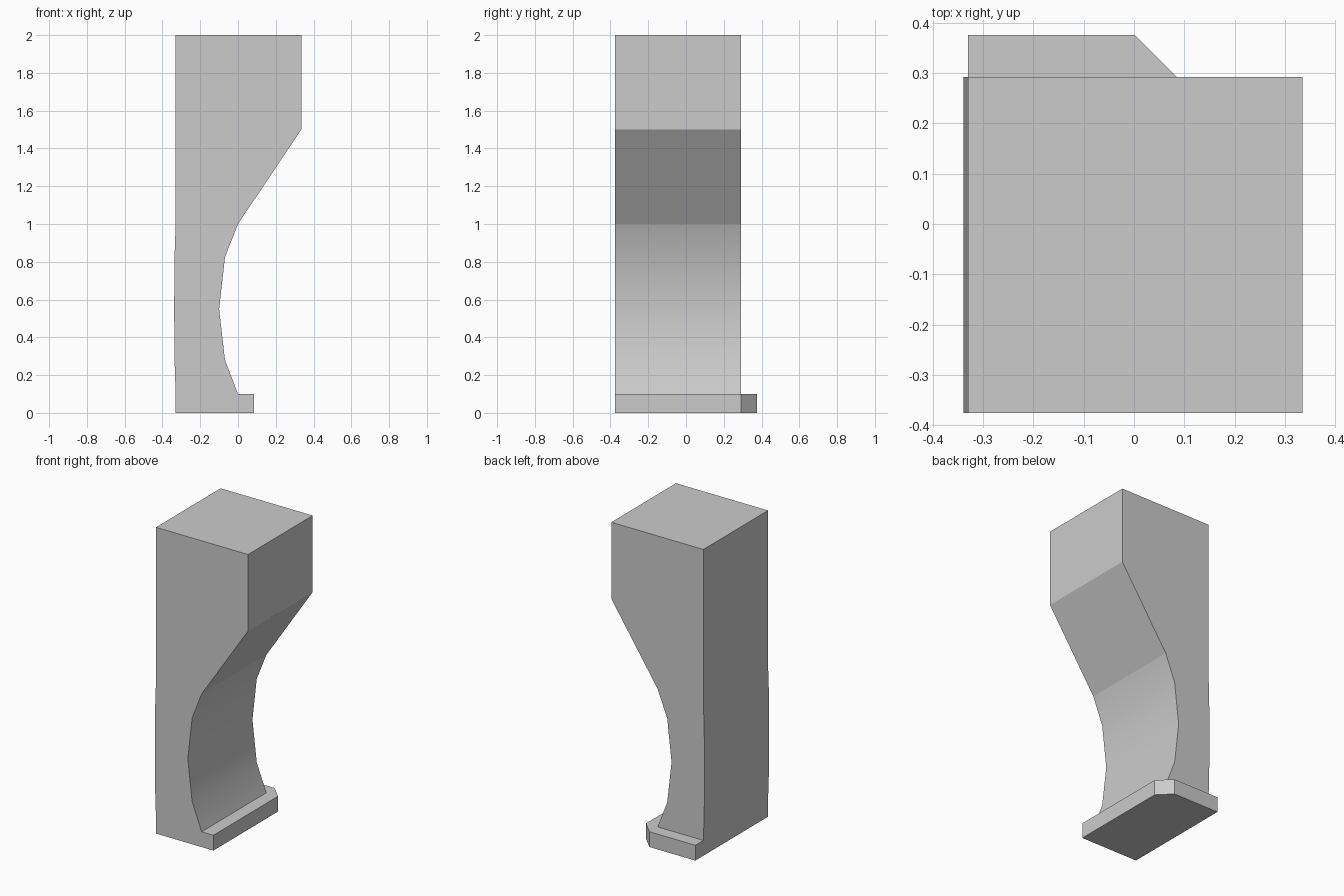
import bpy, bmesh
from mathutils import Vector

if "Cube" in bpy.data.objects:
    bpy.data.objects.remove(bpy.data.objects["Cube"])


def prism(name, outline, offset, smooth=()):
    """Extrude a closed 3D outline by offset; smooth lists the outline sides shaded smooth."""
    bm = bmesh.new()
    a = [bm.verts.new(p) for p in outline]
    b = [bm.verts.new(Vector(p) + Vector(offset)) for p in outline]
    n = len(a)
    bm.faces.new(a)
    bm.faces.new(b[::-1])
    for i in range(n):
        j = (i + 1) % n
        face = bm.faces.new((a[j], a[i], b[i], b[j]))
        face.smooth = i in smooth
    bmesh.ops.recalc_face_normals(bm, faces=bm.faces)
    # keep the end caps crisp against the curved sides
    for e in bm.edges:
        e.smooth = all(f.smooth for f in e.link_faces)
    mesh = bpy.data.meshes.new(name)
    bm.to_mesh(mesh)
    bm.free()
    obj = bpy.data.objects.new(name, mesh)
    bpy.context.collection.objects.link(obj)
    return obj


FRONT, BACK = -0.375, 0.292
BASE_H = 0.1

# Bracket body: side profile with a hollowed waist and a slightly bowed rear
profile = [(0.0, BASE_H), (-0.069, 0.28), (-0.1, 0.55), (-0.069, 0.825), (0.0, 1.0),
           (0.335, 1.5), (0.335, 2.0), (-0.33, 2.0),
           (-0.33, 1.0), (-0.336, 0.825), (-0.338, 0.55), (-0.336, 0.28), (-0.33, BASE_H)]
prism("bracket_body", [(x, FRONT, z) for x, z in profile], (0, BACK - FRONT, 0),
      smooth=(0, 1, 2, 3, 8, 9, 10, 11))

# Foot plinth: low slab with one chamfered corner
plan = [(-0.33, FRONT), (0.085, FRONT), (0.085, BACK), (0.002, 0.375), (-0.33, 0.375)]
prism("foot_plinth", [(x, y, 0) for x, y in plan], (0, 0, BASE_H))
